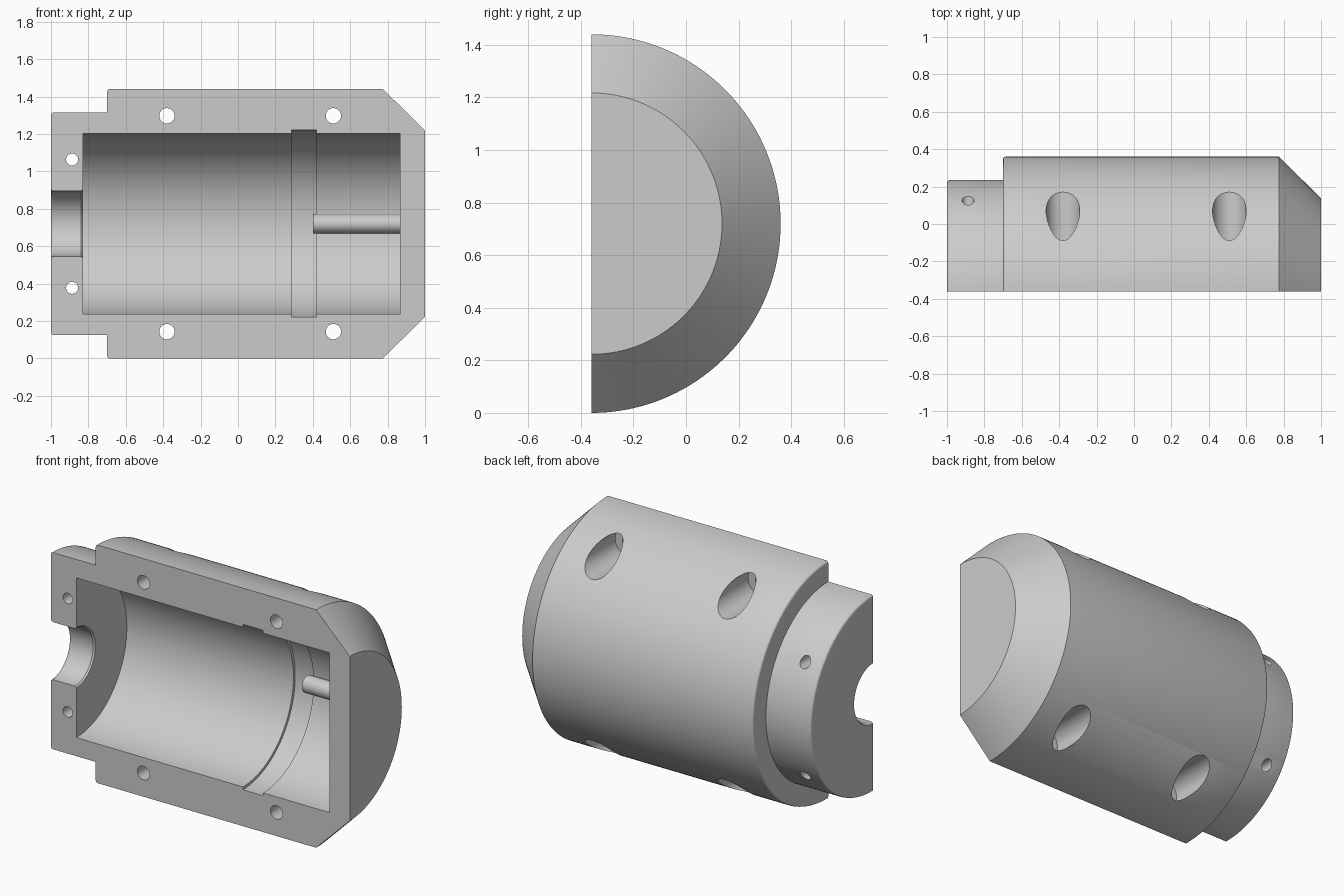
import bpy, bmesh
from math import pi, sin, cos
from mathutils import Matrix

cube = bpy.data.objects.get("Cube")
if cube:
    bpy.data.objects.remove(cube, do_unlink=True)

AXIS_Y, AXIS_Z = -0.36, 0.72    # centre line of the housing, lying on the cut plane

grey = bpy.data.materials.new("light grey")
grey.use_nodes = True
colour = (0.6, 0.6, 0.6, 1)
grey.diffuse_color = colour
grey.node_tree.nodes["Principled BSDF"].inputs["Base Color"].default_value = colour


def lathe(name, profile, steps, location, half=False, turn=0.0):
    """Revolve a closed (x, radius) profile about x; half turns get flat caps."""
    bm = bmesh.new()
    sweep = pi if half else 2 * pi
    rings = []
    for i in range(steps + 1 if half else steps):
        t = sweep * i / steps
        rings.append([bm.verts.new((x, r * sin(t), r * cos(t))) for x, r in profile])
    n = len(profile)
    for i in range(steps):
        a, b = rings[i], rings[(i + 1) % len(rings)]
        for j in range(n):
            k = (j + 1) % n
            if profile[j][1] + profile[k][1] > 0:
                bm.faces.new((a[j], a[k], b[k], b[j]))
    if half:
        bm.faces.new(rings[0])
        bm.faces.new(rings[-1])
    bmesh.ops.remove_doubles(bm, verts=bm.verts, dist=1e-5)
    bmesh.ops.recalc_face_normals(bm, faces=bm.faces)
    bm.transform(Matrix.Translation(location) @ Matrix.Rotation(turn, 4, "Z"))
    mesh = bpy.data.meshes.new(name)
    bm.to_mesh(mesh)
    bm.free()
    mesh.materials.append(grey)
    obj = bpy.data.objects.new(name, mesh)
    bpy.context.collection.objects.link(obj)
    return obj


def activate(obj):
    bpy.ops.object.select_all(action="DESELECT")
    obj.select_set(True)
    bpy.context.view_layer.objects.active = obj


def rounded(x, r, size):
    """Quarter-round outer corner at the left end of a cylinder."""
    return [(x + size * (1 - sin(a)), r - size * (1 - cos(a)))
            for a in (pi / 2, pi / 3, pi / 6, 0)]


# Half shell: neck, body, tapered nose, then the cavity with its groove and bore
profile = rounded(-1, 0.595, 0.014) + [(-0.7, 0.595)] + rounded(-0.7, 0.72, 0.014)
profile += [(0.775, 0.72), (1, 0.497), (1, 0), (0.865, 0), (0.865, 0.483)]
profile += [(0.42, 0.483), (0.42, 0.5), (0.285, 0.5), (0.285, 0.483)]
profile += [(-0.83, 0.483), (-0.83, 0.182), (-0.84, 0.174), (-0.988, 0.174), (-1, 0.182)]
shell = lathe("housing_half", profile, 80, (0, AXIS_Y, AXIS_Z), half=True)

# Screw holes: counterbored in the body, plain in the neck
bolt = [(-0.1, 0), (-0.1, 0.041), (0.18, 0.041), (0.18, 0.09), (0.9, 0.09), (0.9, 0)]
plain = [(-0.1, 0), (-0.1, 0.032), (0.9, 0.032), (0.9, 0)]
cutters = []
for side in (1, -1):
    for x, offset, shape in ((-0.38, 0.577, bolt), (0.51, 0.577, bolt), (-0.887, 0.343, plain)):
        cutters.append(lathe("hole_cutter", shape, 40,
                             (x, AXIS_Y, AXIS_Z + side * offset), turn=pi / 2))

activate(shell)
for cutter in cutters:
    cutter.hide_render = True
    mod = shell.modifiers.new("hole", "BOOLEAN")
    mod.operation = "DIFFERENCE"
    mod.solver = "EXACT"
    mod.object = cutter
    bpy.ops.object.modifier_apply(modifier=mod.name)
    bpy.data.objects.remove(cutter, do_unlink=True)

# Locating pin along the back of the cavity
pin = lathe("locating_pin", [(0.4, 0), (0.4, 0.051), (0.9, 0.051), (0.9, 0)], 32,
            (0, AXIS_Y + 0.45, AXIS_Z))

for obj in (shell, pin):
    activate(obj)
    bpy.ops.object.shade_smooth_by_angle(angle=pi / 7)
